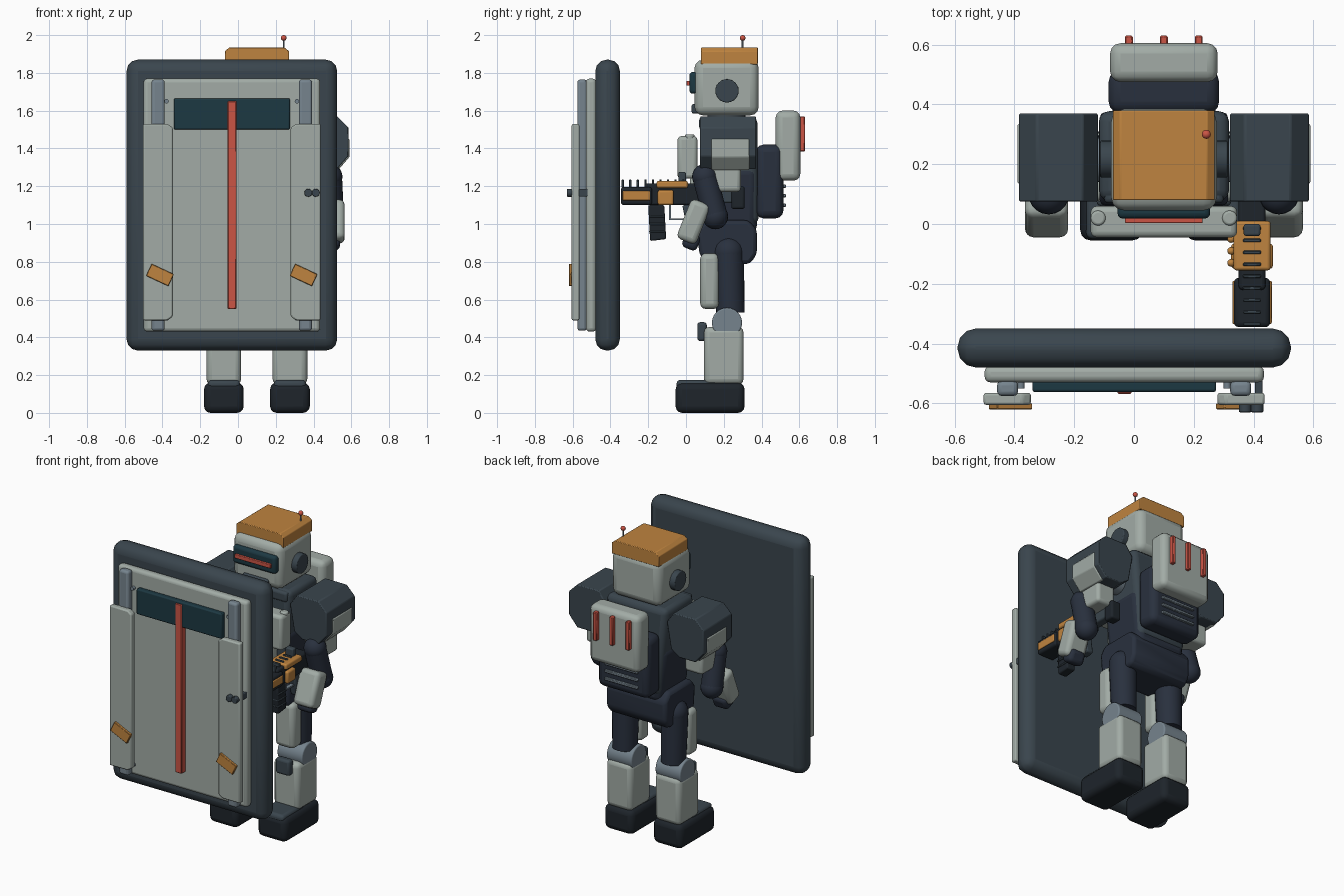
import bpy, bmesh, math
from mathutils import Vector, Matrix

if "Cube" in bpy.data.objects:
    bpy.data.objects.remove(bpy.data.objects["Cube"])

COL = dict(light=(.36, .41, .38), dark=(.042, .06, .075), navy=(.022, .03, .048), black=(.013, .018, .024),
           orange=(.52, .23, .05), red=(.6, .09, .06), teal=(.012, .04, .055), steel=(.18, .23, .27))
MATS = {}
for k, c in COL.items():
    MATS[k] = bpy.data.materials.new(k)
    MATS[k].diffuse_color = (*c, 1)
CX, SX = 0.10, -0.033      # centre lines of the body and of the shield


def finish(name, bm, col, bevel=0, seg=3, smooth=True):
    me = bpy.data.meshes.new(name)
    bmesh.ops.recalc_face_normals(bm, faces=bm.faces)
    bm.to_mesh(me)
    bm.free()
    ob = bpy.data.objects.new(name, me)
    bpy.context.collection.objects.link(ob)
    me.materials.append(MATS[col])
    if bevel:
        m = ob.modifiers.new("bevel", 'BEVEL')
        m.width, m.segments, m.limit_method = bevel, seg, 'ANGLE'
    if smooth:
        bpy.ops.object.select_all(action='DESELECT')
        bpy.context.view_layer.objects.active = ob
        ob.select_set(True)
        bpy.ops.object.shade_smooth_by_angle(angle=math.radians(35))
    return ob


def box(name, x, y, z, col, bevel=.01, seg=3, rot=None, top=(1, 1)):
    """Bevelled box from min/max ranges; top scales the upper face."""
    c = Vector((sum(x) / 2, sum(y) / 2, sum(z) / 2))
    bm = bmesh.new()
    bmesh.ops.create_cube(bm, size=1)
    for v in bm.verts:
        t = top if v.co.z > 0 else (1, 1)
        v.co = Vector((v.co.x * (x[1] - x[0]) * t[0], v.co.y * (y[1] - y[0]) * t[1], v.co.z * (z[1] - z[0])))
    if rot:
        bmesh.ops.rotate(bm, verts=bm.verts, matrix=Matrix.Rotation(math.radians(rot[1]), 3, rot[0]))
    bmesh.ops.translate(bm, verts=bm.verts, vec=c)
    return finish(name, bm, col, bevel, seg)


def rod(name, a, b, r, col, r2=None, n=24, bevel=0):
    """Cylinder or cone between two points."""
    a, b = Vector(a), Vector(b)
    bm = bmesh.new()
    q = (b - a).to_track_quat('Z', 'Y').to_matrix().to_4x4()
    bmesh.ops.create_cone(bm, cap_ends=True, segments=n, radius1=r, radius2=r2 or r, depth=(b - a).length,
                          matrix=Matrix.Translation((a + b) / 2) @ q)
    return finish(name, bm, col, bevel)


def ball(name, c, r, col):
    bm = bmesh.new()
    bmesh.ops.create_uvsphere(bm, u_segments=20, v_segments=12, radius=r, matrix=Matrix.Translation(c))
    return finish(name, bm, col)


def prism(name, pts, axis, lo, hi, col, bevel=0):
    """Extrude a profile along x (y,z points) or y (x,z points)."""
    bm = bmesh.new()
    put = (lambda p, d: (d, *p)) if axis == 'X' else (lambda p, d: (p[0], d, p[1]))
    f = bm.faces.new([bm.verts.new(put(p, lo)) for p in pts])
    g = bmesh.ops.extrude_face_region(bm, geom=[f])['geom']
    d = Vector((hi - lo, 0, 0) if axis == 'X' else (0, hi - lo, 0))
    bmesh.ops.translate(bm, verts=[v for v in g if isinstance(v, bmesh.types.BMVert)], vec=d)
    return finish(name, bm, col, bevel, 2)


def sym(s, a, b, c=CX):
    return tuple(sorted((c + s * a, c + s * b)))


# Shield: slab, face panel, window, stripe
box("shield_slab", (-.59, .525), (-.48, -.35), (.33, 1.87), 'dark', .06)
box("shield_panel", (-.5, .435), (-.53, -.475), (.43, 1.77), 'light', .02)
box("shield_window", (-.34, .275), (-.562, -.525), (1.5, 1.665), 'teal', .008, 2)
box("shield_stripe", (-.055, -.008), (-.568, -.525), (.55, 1.65), 'red', .004, 1)
for s in (-1, 1):
    box("shield_rail", sym(s, .355, .425, SX), (-.575, -.525), (.435, 1.765), 'steel', .015)
    i, o, m = SX + s * .312, SX + s * .47, SX + s * .34
    prism("shield_side_plate", [(o, .49), (m, .49), (i, .51), (i, 1.51), (m, 1.53), (o, 1.53)],
          'Y', -.605, -.565, 'light', .008)
    box("shield_patch", sym(s, .315, .445, SX), (-.62, -.6), (.695, .765), 'orange', .003, 1, ('Y', 25))
    for z in (1.65, .5):
        rod("shield_bolt", (SX + s * .345, -.55, z), (SX + s * .345, -.525, z), .012, 'steel', n=12)
for x in (.372, .412):
    rod("shield_lamp", (x, -.63, 1.165), (x, -.59, 1.165), .021, 'dark', n=16, bevel=.004)
box("shield_lamp_mount", (.405, .43), (-.6, -.48), (1.145, 1.185), 'dark', .005)

# Legs
for s in (-1, 1):
    x = CX + s * .175
    box("boot", (x - .105, x + .105), (-.055, .31), (0, .16), 'black', .035)
    box("boot_toe_cap", (x - .085, x + .085), (-.05, .17), (.125, .175), 'dark', .02)
    box("shin", (x - .092, x + .092), (.095, .305), (.15, .455), 'light', .03)
    box("shin_pad", (x - .05, x + .05), (.06, .11), (.38, .48), 'dark', .015)
    rod("knee", (x - .09, .217, .477), (x + .09, .217, .477), .08, 'steel', bevel=.008)
    rod("thigh", (x, .235, .53), (x, .225, .85), .075, 'navy', .082)
    ball("hip_joint", (x, .225, .85), .083, 'navy')
    box("thigh_plate", (x - .07, x + .07), (.075, .175), (.55, .845), 'light', .03)

# Pelvis and torso
prism("pelvis", [(.12, .78), (.34, .79), (.375, .84), (.375, .97), (.33, 1.02), (.1, 1.02), (.06, .97), (.07, .84)],
      'X', CX - .215, CX + .215, 'navy', .02)
box("abdomen", (CX - .17, CX + .17), (.08, .375), (.95, 1.3), 'navy', .04, top=(1.2, 1))
box("torso", (CX - .17, CX + .17), (.07, .385), (1.0, 1.57), 'dark', .035, top=(1.3, .95))
box("chest_plate", (CX - .245, CX + .245), (-.045, .06), (1.24, 1.465), 'light', .02)
box("chest_mid_plate", (CX - .13, CX + .13), (.02, .12), (1.08, 1.25), 'light', .02)
for s in (-1, 1):
    rod("chest_strap_knob", (CX + s * .22, .02, 1.38), (CX + s * .22, .02, 1.475), .025, 'light', bevel=.008)
rod("neck", (CX, .215, 1.53), (CX, .215, 1.62), .1, 'steel')
box("collar", (CX - .2, CX + .2), (.07, .37), (1.5, 1.565), 'dark', .015)

# Head
box("helmet", (CX - .177, CX + .177), (.045, .385), (1.575, 1.87), 'light', .045)
prism("cap", [(CX - .17, 1.845), (CX + .17, 1.845), (CX + .17, 1.915), (CX + .145, 1.935), (CX - .145, 1.935),
              (CX - .17, 1.915)], 'Y', .08, .38, 'orange', .004)
box("visor", (CX - .155, CX + .155), (.018, .07), (1.69, 1.805), 'teal', .018)
box("visor_light", (CX - .13, CX + .13), (.003, .03), (1.732, 1.758), 'red', .004)
box("chin_guard", (CX - .09, CX + .09), (.03, .07), (1.585, 1.635), 'dark', .01)
for s in (-1, 1):
    rod("ear_disc", (CX + s * .16, .217, 1.705), (CX + s * .213, .217, 1.705), .062, 'dark', bevel=.005)
rod("antenna", (.242, .3, 1.92), (.242, .3, 1.985), .005, 'steel', n=10)
ball("antenna_tip", (.242, .3, 1.985), .015, 'red')

# Backpack
box("backpack", (CX - .185, CX + .185), (.37, .515), (1.03, 1.42), 'navy', .04)
box("backpack_upper", (CX - .18, CX + .18), (.475, .605), (1.23, 1.6), 'light', .035)
for dx in (-.117, 0, .117):
    box("backpack_light", (CX + dx - .013, CX + dx + .013), (.595, .63), (1.385, 1.57), 'red', .004, 1)
for z in (1.1, 1.15, 1.2):
    box("backpack_slat", (CX - .12, CX + .12), (.505, .53), (z - .009, z + .009), 'steel', .004, 1)

# Arms and shoulder pads
for s in (-1, 1):
    P = lambda dx, y, z: (CX + s * dx, y, z)
    pad = [(.25, 1.33), (.31, 1.29), (.425, 1.29), (.485, 1.36), (.485, 1.51), (.425, 1.57), (.27, 1.57), (.22, 1.5)]
    prism("shoulder_pad", [(CX + s * a, z) for a, z in pad], 'Y', .075, .37, 'dark', .006)
    prism("shoulder_pad_plate", [(CX + s * a, z) for a, z in
          [(.4, 1.45), (.49, 1.45), (.49, 1.355), (.43, 1.285), (.38, 1.3)]], 'Y', .135, .335, 'light', .006)
    rod("shoulder_axle", P(.15, .215, 1.4), P(.3, .215, 1.4), .075, 'steel')
    box("upper_arm_plate", sym(s, .29, .42), (.12, .29), (1.17, 1.33), 'light', .02)
    rod("upper_arm", P(.385, .1, 1.25), P(.395, .155, 1.04), .066, 'navy', .066)
    ball("upper_arm_top", P(.385, .1, 1.25), .068, 'navy')
    ball("elbow", P(.395, .155, 1.04), .068, 'navy')
    box("forearm", sym(s, .32, .465), (-.015, .095), (.9, 1.125), 'light', .028, 3, ('X', -22))
    box("hand", sym(s, .33, .44), (-.015, .07), (.865, .95), 'navy', .025, 3, ('X', -22))

# Rifle
G = .395
box("rifle_body", (G - .045, G + .045), (-.22, .1), (1.1, 1.215), 'black', .012)
box("rifle_stock", (G - .03, G + .03), (.08, .25), (1.11, 1.19), 'dark', .012)
box("rifle_butt", (G - .035, G + .035), (.24, .31), (1.08, 1.2), 'black', .012)
box("rifle_fore_end", (G - .06, G + .06), (-.345, -.18), (1.1, 1.195), 'black', .015)
for s in (-1, 1):
    box("rifle_fore_grip_panel", sym(s, .05, .066, G), (-.335, -.19), (1.125, 1.175), 'orange', .005)
    box("rifle_side_panel", sym(s, .04, .07, G), (-.15, -.065), (1.1, 1.18), 'orange', .012)
box("rifle_top_cover", (G - .062, G + .062), (-.155, .01), (1.19, 1.228), 'orange', .01)
prism("rifle_magazine", [(-.2, 1.1), (-.115, 1.1), (-.105, .92), (-.19, .91)], 'X', G - .03, G + .03, 'black', .008)
for z in (.96, 1.0, 1.04):
    box("magazine_rib", (G - .036, G + .036), (-.195, -.115), (z - .006, z + .006), 'dark', .003, 1)
prism("rifle_grip", [(-.02, 1.1), (.05, 1.1), (.07, .96), (.01, .95)], 'X', G - .025, G + .025, 'dark', .01)
prism("trigger_guard", [(-.09, 1.1), (-.08, 1.1), (-.08, 1.03), (0, 1.03), (0, 1.02), (-.09, 1.02)],
      'X', G - .012, G + .012, 'steel')
for i in range(9):
    y = -.335 + i * .04
    box("rifle_rail_rib", (G - .03, G + .03), (y - .006, y + .006), (1.19, 1.236), 'dark', .003, 1)
for i in range(4):
    ball("belt_round", (G - .07, -.13 + i * .04, 1.19), .013, 'orange')
box("rifle_sight", (G - .028, G + .028), (-.04, .0), (1.22, 1.275), 'dark', .008)

for m in bpy.data.materials:
    if m.users and not m.is_grease_pencil:
        m.use_nodes = True
        m.node_tree.nodes["Principled BSDF"].inputs["Base Color"].default_value = m.diffuse_color
